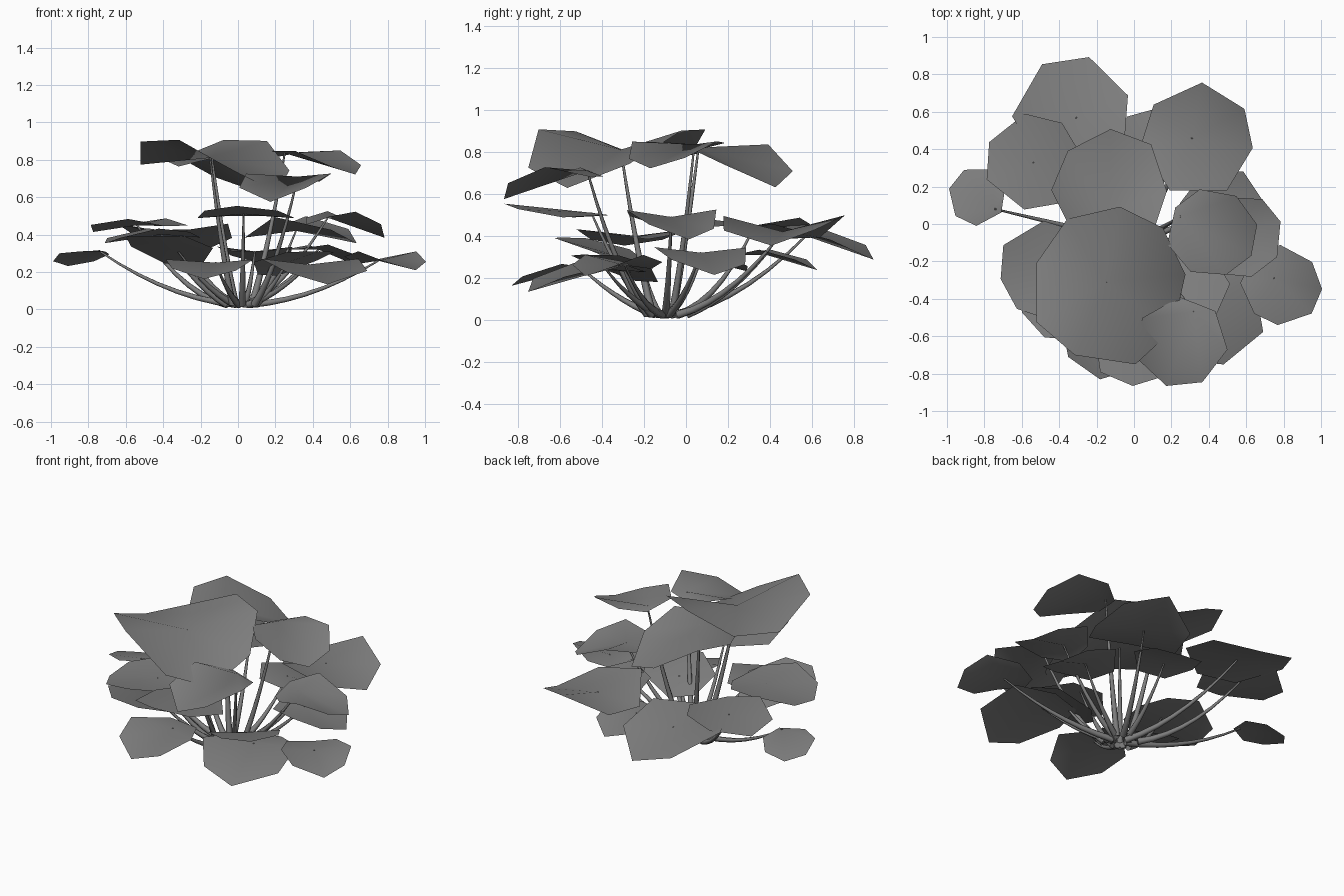
import bpy, bmesh, random
from math import sin, cos, pi, radians
from mathutils import Vector

random.seed(7)
cube = bpy.data.objects.get("Cube")
if cube:
    bpy.data.objects.remove(cube)

grey = bpy.data.materials.new("plant_grey")
grey.use_nodes = True
grey.diffuse_color = (0.21, 0.21, 0.21, 1)
grey.node_tree.nodes["Principled BSDF"].inputs["Base Color"].default_value = grey.diffuse_color

CROWN = Vector((0.02, -0.1, 0.025))   # where all the stalks meet


def make_leaf(name, centre, tip, radius, facing, slope, saddle, sides):
    """Saddle-shaped polygon leaf fanned from its stalk tip."""
    a = radians(facing)
    centre = Vector(centre)
    bm = bmesh.new()
    hub = bm.verts.new(tip)
    rim = []
    for i in range(sides):
        b = 2 * pi * (i + random.uniform(-0.12, 0.12)) / sides
        rho = radius * random.uniform(0.98, 1.07)
        lift = -slope * cos(b) - saddle * cos(2 * b)
        rim.append(bm.verts.new(centre + rho * Vector((cos(a + b), sin(a + b), lift))))
    for i in range(sides):
        face = bm.faces.new((hub, rim[i], rim[(i + 1) % sides]))
        face.smooth = True
    mesh = bpy.data.meshes.new(name)
    bm.to_mesh(mesh)
    bm.free()
    mesh.materials.append(grey)
    bpy.context.collection.objects.link(bpy.data.objects.new(name, mesh))


def make_stalk(name, tip):
    """Tapered stalk that leaves the crown flat and bends upward."""
    out = Vector((tip.x, tip.y, 0)) - Vector((CROWN.x, CROWN.y, 0))
    base = CROWN + out.normalized() * random.uniform(0.03, 0.11)
    mid = base.lerp(tip, 0.5)
    mid.z -= 0.5 * min(out.length, 0.7) * tip.z
    curve = bpy.data.curves.new(name, "CURVE")
    curve.dimensions = "3D"
    curve.bevel_depth = 0.02
    curve.bevel_resolution = 1
    curve.use_fill_caps = True
    spline = curve.splines.new("POLY")
    steps = 7
    spline.points.add(steps)
    for i, point in enumerate(spline.points):
        t = i / steps
        p = base * (1 - t) ** 2 + mid * 2 * t * (1 - t) + tip * t * t
        point.co = (*p, 1)
        point.radius = 1 - 0.75 * t
    curve.materials.append(grey)
    bpy.context.collection.objects.link(bpy.data.objects.new(name, curve))


# Each leaf: centre, stalk tip, radius, facing, slope, saddle, sides
upper = [
    ((-0.13, -0.33, 0.805), (-0.15, -0.31, 0.81), 0.415, -33, 0.16, 0.27, 9),
    ((-0.13, 0.18, 0.77), (-0.14, 0.06, 0.82), 0.31, 49, 0.2, 0.22, 8),
    ((0.42, -0.05, 0.81), (0.25, 0.04, 0.835), 0.235, -32, 0.2, 0.17, 8),
    ((0.25, -0.64, 0.67), (0.32, -0.47, 0.71), 0.24, -112, 0.2, 0.2, 7),
]
middle = [
    ((-0.32, 0.58, 0.40), (-0.31, 0.57, 0.40), 0.31, 76, 0.2, 0.15, 7),
    ((-0.54, 0.33, 0.455), (-0.54, 0.33, 0.45), 0.26, 152, 0.04, 0.12, 7),
    ((0.34, 0.45, 0.43), (0.31, 0.46, 0.42), 0.3, -14, 0.03, 0.23, 7),
    ((0.57, -0.07, 0.47), (0.48, -0.07, 0.49), 0.22, 20, 0.15, 0.23, 8),
    ((0.03, -0.61, 0.51), (0.03, -0.45, 0.51), 0.26, -92, -0.1, -0.07, 7),
    ((-0.46, -0.25, 0.40), (-0.41, -0.24, 0.40), 0.26, 190, 0.06, 0.12, 8),
    ((-0.37, -0.40, 0.33), (-0.32, -0.34, 0.31), 0.23, -115, -0.35, 0.08, 7),
]
lower = [
    ((-0.15, -0.60, 0.23), (-0.12, -0.50, 0.25), 0.23, -98, 0.15, 0.14, 7),
    ((0.41, -0.48, 0.22), (0.38, -0.38, 0.24), 0.28, -72, 0.15, 0.16, 7),
    ((0.29, -0.34, 0.26), (0.26, -0.30, 0.25), 0.21, -50, -0.32, 0.08, 7),
    ((0.79, -0.33, 0.27), (0.75, -0.29, 0.26), 0.21, -48, 0.08, 0.2, 8),
    ((-0.84, 0.15, 0.28), (-0.745, 0.08, 0.315), 0.155, 115, 0.25, 0.06, 7),
    ((0.47, 0.08, 0.30), (0.43, 0.07, 0.32), 0.22, 15, 0.22, 0.17, 7),
    ((0.10, 0.42, 0.30), (0.09, 0.38, 0.31), 0.2, 80, 0.15, 0.15, 7),
]
for tier, leaves in (("upper", upper), ("middle", middle), ("lower", lower)):
    for n, leaf in enumerate(leaves, 1):
        make_leaf(f"{tier}_leaf_{n}", *leaf)
        make_stalk(f"{tier}_stalk_{n}", Vector(leaf[1]))
